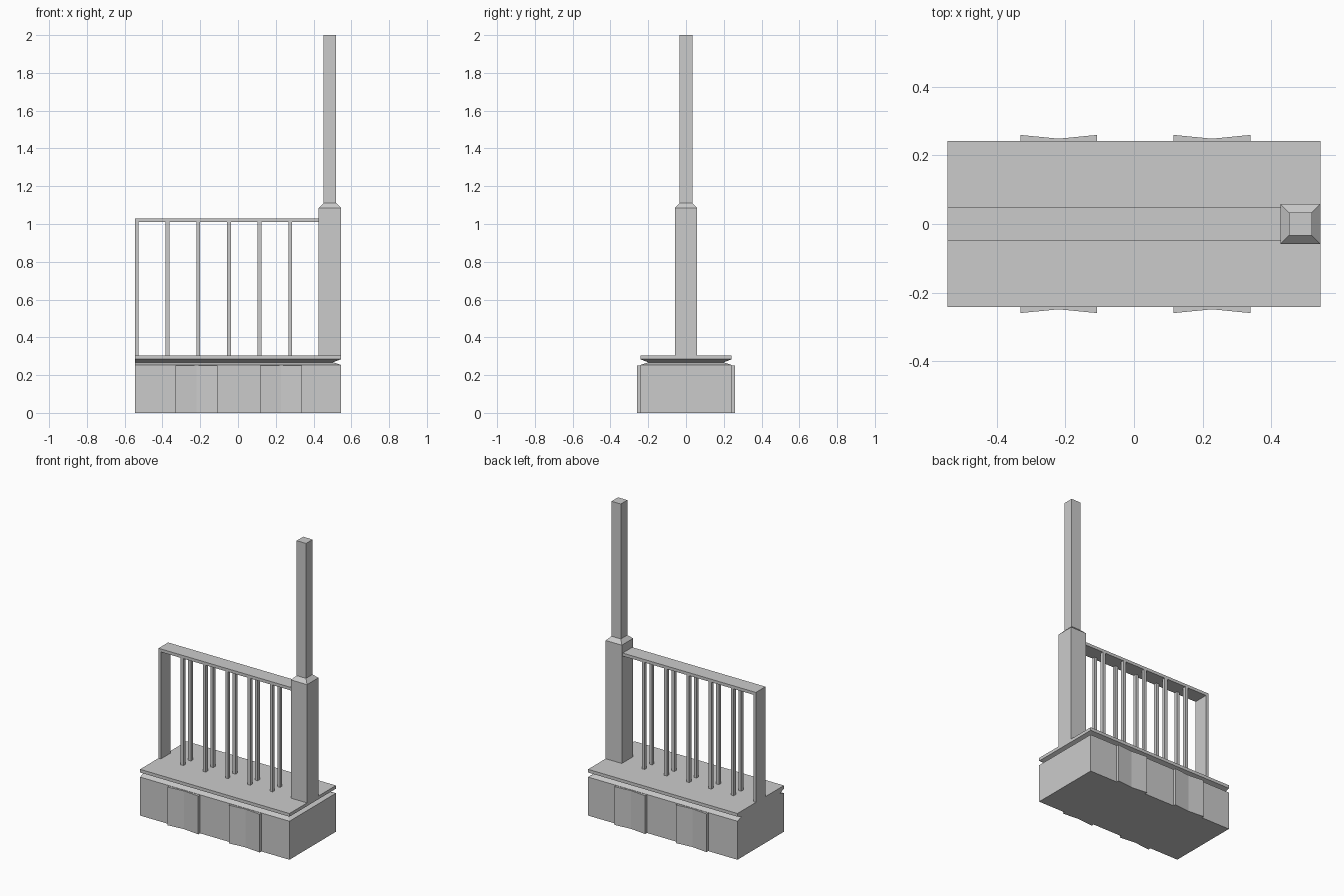
import bpy

if "Cube" in bpy.data.objects:
    bpy.data.objects.remove(bpy.data.objects["Cube"])

X, Y = 0.545, 0.242
RAIL_Y = 0.05
DECK_Z = 0.305


def mesh_object(name, verts, faces):
    mesh = bpy.data.meshes.new(name)
    mesh.from_pydata(verts, [], faces)
    obj = bpy.data.objects.new(name, mesh)
    bpy.context.collection.objects.link(obj)
    return obj


def loft(name, rings):
    """Join equal-sized counter-clockwise rings, bottom to top, and cap the ends."""
    n = len(rings[0])
    verts = [v for ring in rings for v in ring]
    faces = [tuple(reversed(range(n))), tuple(range(len(verts) - n, len(verts)))]
    for r in range(len(rings) - 1):
        for i in range(n):
            j = (i + 1) % n
            faces.append((r * n + i, r * n + j, (r + 1) * n + j, (r + 1) * n + i))
    return mesh_object(name, verts, faces)


def rect(x0, x1, y0, y1, z):
    return [(x0, y0, z), (x1, y0, z), (x1, y1, z), (x0, y1, z)]


def box(name, x0, x1, y0, y1, z0, z1):
    return loft(name, [rect(x0, x1, y0, y1, z0), rect(x0, x1, y0, y1, z1)])


# Base block with a V groove on three sides; the left end stays flush
loft("base_wall", [rect(-X, X - d, -Y + d, Y - d, z) for z, d in
                   [(0, 0), (0.254, 0), (0.268, 0.042), (0.284, 0), (DECK_Z, 0)]])

# Protruding facing stones with a shallow concave face, front and back
for cx in (-0.22, 0.228):
    for side, s in (("front", 1), ("back", -1)):
        outline = [(-0.112, -0.26), (0, -0.249), (0.112, -0.26),
                   (0.112, -0.23), (-0.112, -0.23)]
        # turning the outline half round keeps the winding for the back
        loft("facing_stone_" + side,
             [[(cx + s * x, s * y, z) for x, y in outline] for z in (0, 0.252)])

# Corner post with a tapered shoulder and a slimmer upper shaft
PX = 0.486
loft("post", [rect(PX - h, PX + h, -h, h, z) for z, h in
              [(DECK_Z, 0.059), (1.085, 0.059), (1.11, 0.034), (2.0, 0.034)]])

# Handrail and its left end panel
box("handrail", -X, PX - 0.059, -RAIL_Y, RAIL_Y, 1.01, 1.03)
box("end_panel", -X, -X + 0.018, -RAIL_Y, RAIL_Y, DECK_Z, 1.01)

# Paired balusters
for i in range(5):
    bx = -0.373 + i * 0.1625
    for y in (-0.039, 0.039):
        box("baluster", bx - 0.01, bx + 0.01, y - 0.011, y + 0.011, DECK_Z, 1.01)
